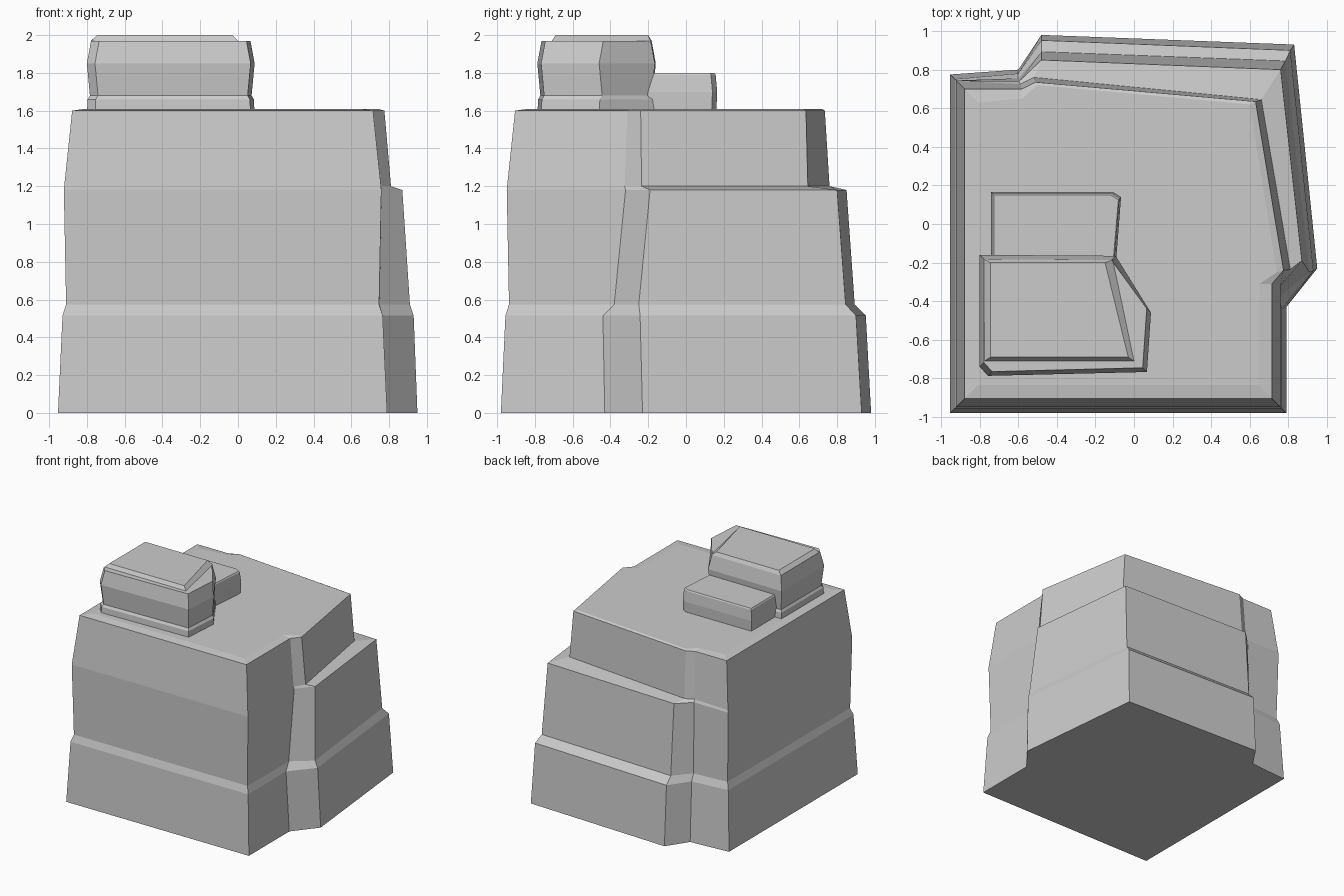
import bpy
import bmesh


def loft(name, rings):
    """Skin a stack of (z, outline) rings and cap both ends."""
    bm = bmesh.new()
    loops = [[bm.verts.new((x, y, z)) for x, y in pts] for z, pts in rings]
    for a, b in zip(loops, loops[1:]):
        n = len(a)
        for i in range(n):
            j = (i + 1) % n
            bm.faces.new((a[i], a[j], b[j], b[i]))
    bm.faces.new(loops[0][::-1])
    bm.faces.new(loops[-1])
    bmesh.ops.remove_doubles(bm, verts=bm.verts, dist=0.0005)
    bmesh.ops.recalc_face_normals(bm, faces=bm.faces)
    mesh = bpy.data.meshes.new(name)
    bm.to_mesh(mesh)
    bm.free()
    obj = bpy.data.objects.new(name, mesh)
    bpy.context.collection.objects.link(obj)
    return obj


def scaled(pts, cx, cy, grow):
    """Move every point outwards from a centre by a fixed amount per axis."""
    def push(v, c):
        return v + (grow if v > c else -grow)
    return [(push(x, cx), push(y, cy)) for x, y in pts]


# Main rock: three core corners follow an inset, the stepped wing is per level
# (z, core inset, [notch, right corner, back right, back ridge, back step])
levels = [
    (0.00, 0.000, [(0.79, -0.43), (0.95, -0.23), (0.83, 0.93), (-0.48, 0.98), (-0.60, 0.80)]),
    (0.515, 0.024, [(0.766, -0.44), (0.93, -0.243), (0.81, 0.90), (-0.48, 0.952), (-0.60, 0.78)]),
    (0.575, 0.043, [(0.75, -0.38), (0.91, -0.25), (0.785, 0.845), (-0.48, 0.893), (-0.60, 0.755)]),
    (1.18, 0.031, [(0.76, -0.32), (0.87, -0.19), (0.76, 0.80), (-0.48, 0.85), (-0.595, 0.74)]),
    (1.20, 0.033, [(0.758, -0.325), (0.81, -0.235), (0.66, 0.645), (-0.52, 0.76), (-0.59, 0.725)]),
    (1.60, 0.075, [(0.715, -0.31), (0.775, -0.24), (0.63, 0.635), (-0.51, 0.735), (-0.58, 0.70)]),
    (1.61, 0.145, [(0.65, -0.31), (0.74, -0.25), (0.60, 0.62), (-0.50, 0.72), (-0.58, 0.65)]),
]
body = []
for z, d, wing in levels:
    core = [(-0.953 + d, -0.98 + d), (0.79 - d, -0.98 + d)]
    body.append((z, core + wing + [(-0.953 + d, 0.775 - d)]))
loft("main_rock", body)

# Upper block: one outline swelling in and out, then a ledge and raised cap
outline = [(-0.80, -0.16), (-0.80, -0.74), (-0.757, -0.787),
           (0.067, -0.767), (0.088, -0.46), (-0.095, -0.165)]
upper = [(z, scaled(outline, -0.35, -0.30, g)) for z, g in
         [(1.58, 0.0), (1.66, -0.004), (1.68, -0.016), (1.85, 0.0), (1.97, -0.022)]]
ledge = [(-0.778, -0.182), (-0.775, -0.71), (-0.775, -0.71),
         (0.0, -0.71), (0.0, -0.71), (-0.11, -0.187)]
top = [(-0.745, -0.2), (-0.745, -0.69), (-0.745, -0.69),
       (-0.03, -0.69), (-0.03, -0.69), (-0.15, -0.2)]
loft("upper_block", upper + [(1.97, ledge), (2.0, top)])

# Low block tucked behind the upper block
low = [(-0.74, -0.22), (-0.095, -0.22), (-0.067, 0.14), (-0.108, 0.165), (-0.74, 0.165)]
loft("low_block", [(z, scaled(low, -0.4, 0.0, g)) for z, g in
                   [(1.58, -0.005), (1.70, 0.0), (1.79, -0.008), (1.80, -0.014)]])
